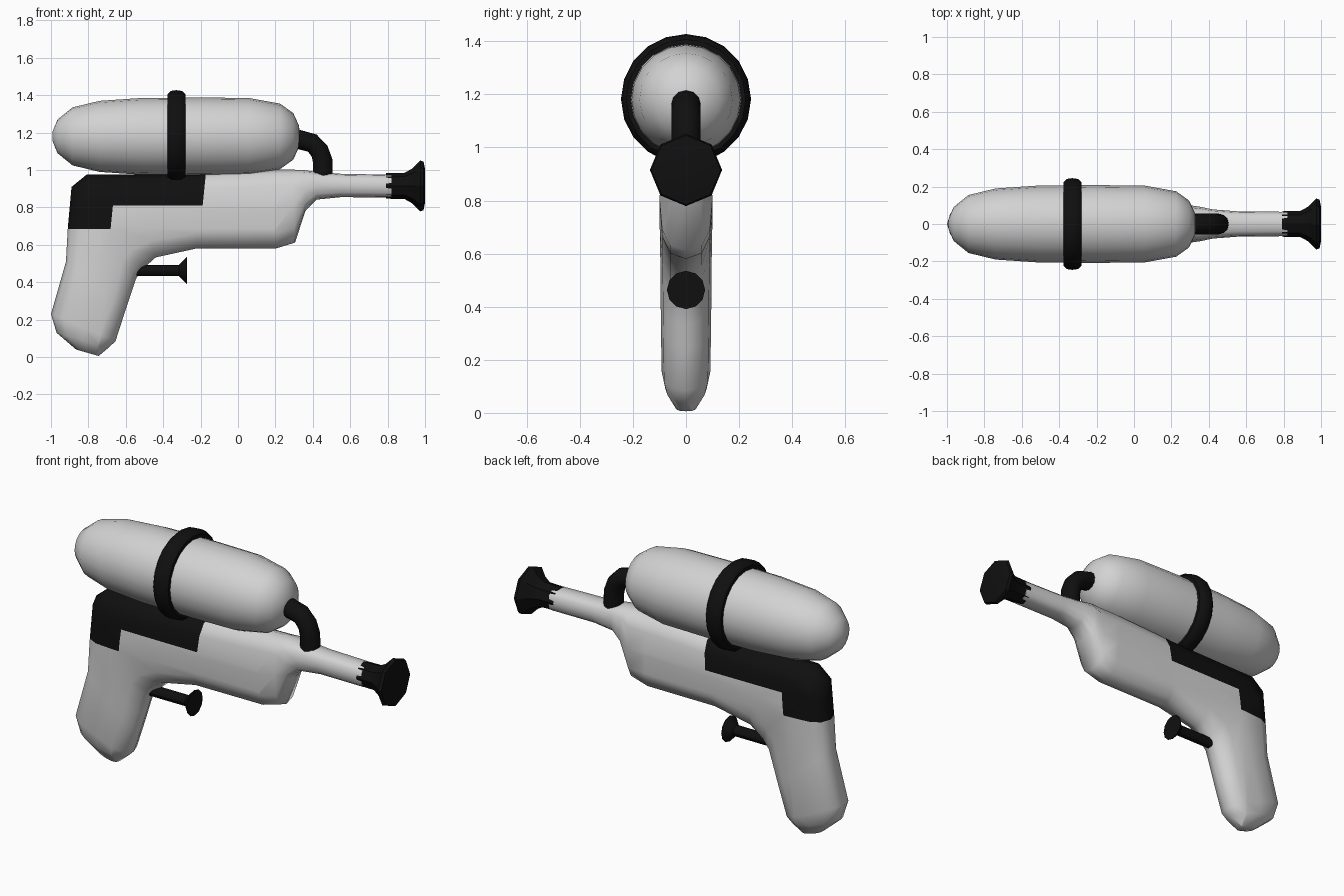
import bpy, bmesh, math
from mathutils import Vector

if "Cube" in bpy.data.objects:
    bpy.data.objects.remove(bpy.data.objects["Cube"])


def material(name, value):
    m = bpy.data.materials.new(name)
    m.diffuse_color = (value, value, value, 1)
    m.use_nodes = True
    m.node_tree.nodes["Principled BSDF"].inputs["Base Color"].default_value = m.diffuse_color
    return m


GREY = material("light_grey", 0.65)
BLACK = material("black", 0.005)


def loft(stations, sides, power=2.0):
    """Skin rings between (top x, top z, bottom x, bottom z, half width)."""
    bm = bmesh.new()
    rings = []
    for ax, az, bx, bz, w in stations:
        top, low = Vector((ax, 0, az)), Vector((bx, 0, bz))
        mid, half = (top + low) / 2, (top - low) / 2
        ring = []
        for i in range(sides):
            a = 2 * math.pi * i / sides
            c, s = math.cos(a), math.sin(a)
            u = math.copysign(abs(c) ** (2 / power), c) if abs(c) > 1e-6 else 0
            v = math.copysign(abs(s) ** (2 / power), s) if abs(s) > 1e-6 else 0
            ring.append(bm.verts.new(mid + half * u + Vector((0, w * v, 0))))
        rings.append(ring)
    for r, q in zip(rings, rings[1:]):
        for i in range(sides):
            j = (i + 1) % sides
            bm.faces.new((r[i], r[j], q[j], q[i]))
    bm.faces.new(rings[0])
    bm.faces.new(rings[-1])
    bmesh.ops.recalc_face_normals(bm, faces=bm.faces)
    return bm


def finish(name, bm, mats, angle):
    mesh = bpy.data.meshes.new(name)
    bm.to_mesh(mesh)
    bm.free()
    for m in mats:
        mesh.materials.append(m)
    ob = bpy.data.objects.new(name, mesh)
    bpy.context.collection.objects.link(ob)
    bpy.ops.object.select_all(action='DESELECT')
    ob.select_set(True)
    bpy.context.view_layer.objects.active = ob
    bpy.ops.object.shade_smooth_by_angle(angle=math.radians(angle))
    return ob


def lathe(name, profile, z, sides, mat, angle=40):
    """Turn (x, radius) points round a lengthwise axis at height z."""
    bm = loft([(x, z + r, x, z - r, r) for x, r in profile], sides)
    return finish(name, bm, [mat], angle)


# Barrel, body and grip in one skin
body = loft([
    (0.82, 0.975, 0.82, 0.853, 0.065),
    (0.55, 0.980, 0.55, 0.855, 0.068),
    (0.42, 0.990, 0.42, 0.842, 0.078),
    (0.35, 1.000, 0.36, 0.780, 0.092),
    (0.29, 1.002, 0.305, 0.612, 0.10),
    (0.18, 1.002, 0.20, 0.580, 0.10),
    (-0.22, 0.980, -0.225, 0.580, 0.10),
    (-0.55, 0.975, -0.44, 0.533, 0.10),
    (-0.81, 0.975, -0.51, 0.470, 0.10),
    (-0.89, 0.910, -0.545, 0.420, 0.098),
    (-0.91, 0.690, -0.575, 0.330, 0.096),
    (-0.92, 0.510, -0.605, 0.240, 0.095),
    (-1.00, 0.230, -0.655, 0.085, 0.092),
    (-0.97, 0.130, -0.69, 0.052, 0.078),
    (-0.865, 0.040, -0.745, 0.006, 0.04),
], 12, 2.7)

# Stepped black panel over the rear: cut its borders, then colour inside
for co, no in (((-0.18, 0, 0.9), (1, 0, -0.1)), ((-0.675, 0, 0.75), (1, 0, -0.1)),
               ((0, 0, 0.81), (0, 0, 1)), ((0, 0, 0.685), (0, 0, 1))):
    part = [f for f in body.faces if f.calc_center_median().x < 0.1]
    geom = part + list({e for f in part for e in f.edges}) + list({v for f in part for v in f.verts})
    bmesh.ops.bisect_plane(body, geom=geom, plane_co=co, plane_no=no)
for f in body.faces:
    c = f.calc_center_median()
    front = -0.18 + 0.1 * (c.z - 0.9)
    step = -0.675 + 0.1 * (c.z - 0.75)
    if (c.z > 0.81 and c.x < front) or (c.z > 0.685 and c.x < step):
        f.material_index = 1
finish("body_and_grip", body, [GREY, BLACK], 60)

# Water tank
lathe("tank", [(-0.992, 0.025), (-0.965, 0.09), (-0.885, 0.155), (-0.74, 0.19),
               (-0.52, 0.205), (-0.2, 0.208), (0.06, 0.205), (0.225, 0.175),
               (0.295, 0.125), (0.325, 0.06), (0.332, 0.02)], 1.18, 20, GREY, 60)

# Band round the tank
lathe("tank_band", [(-0.376, 0.19), (-0.376, 0.225), (-0.36, 0.241), (-0.33, 0.245),
                    (-0.30, 0.241), (-0.282, 0.225), (-0.282, 0.19)], 1.182, 20, BLACK)

# Bent hose from tank to barrel
hose = loft([
    (0.25, 1.220, 0.25, 1.112, 0.055),
    (0.33, 1.215, 0.32, 1.112, 0.055),
    (0.42, 1.190, 0.375, 1.098, 0.055),
    (0.478, 1.130, 0.395, 1.070, 0.055),
    (0.504, 1.060, 0.402, 1.035, 0.055),
    (0.507, 0.970, 0.402, 0.970, 0.055),
    (0.507, 0.940, 0.402, 0.940, 0.055),
], 12)
finish("hose", hose, [BLACK], 40)

# Flared nozzle
lathe("nozzle", [(0.79, 0.068), (0.89, 0.07), (0.93, 0.092), (0.975, 0.136),
                 (0.992, 0.13), (1.0, 0.09)], 0.915, 8, BLACK, 30)

# Trigger rod with flared button
lathe("trigger", [(-0.60, 0.03), (-0.315, 0.03), (-0.275, 0.072), (-0.272, 0.072)],
      0.463, 12, BLACK, 30)
